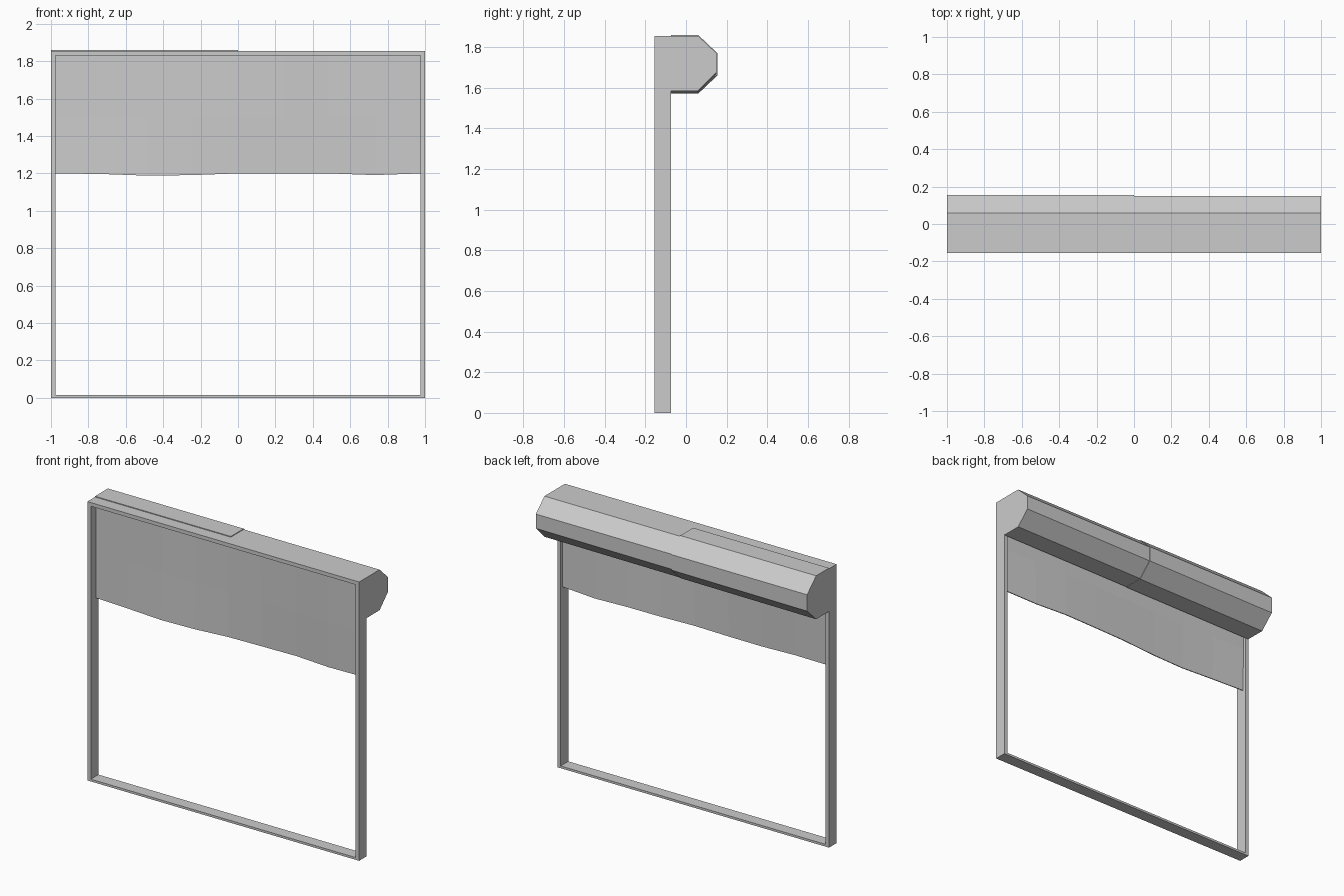
import bpy, bmesh, math

cube = bpy.data.objects.get("Cube")
if cube:
    bpy.data.objects.remove(cube, do_unlink=True)

grey = bpy.data.materials.new("plain grey")
grey.use_nodes = True
colour = (0.6, 0.6, 0.6, 1)
grey.diffuse_color = colour
grey.node_tree.nodes["Principled BSDF"].inputs["Base Color"].default_value = colour

FRONT, BACK = -0.155, -0.075   # frame depth
TOP = 1.855


def finish(name, bm):
    bmesh.ops.recalc_face_normals(bm, faces=bm.faces)
    mesh = bpy.data.meshes.new(name)
    bm.to_mesh(mesh)
    bm.free()
    mesh.materials.append(grey)
    obj = bpy.data.objects.new(name, mesh)
    bpy.context.collection.objects.link(obj)
    return obj


def loft(name, sections, closed=False):
    """Skin a list of matching cross-section loops; cap unless closed."""
    bm = bmesh.new()
    rings = [[bm.verts.new(p) for p in s] for s in sections]
    n = len(rings[0])
    pairs = list(zip(rings, rings[1:]))
    if closed:
        pairs.append((rings[-1], rings[0]))
    for a, b in pairs:
        for i in range(n):
            j = (i + 1) % n
            bm.faces.new((a[i], a[j], b[j], b[i]))
    if not closed:
        bm.faces.new(rings[0])
        bm.faces.new(rings[-1])
    return finish(name, bm)


def rect(x, z0, z1, y):
    return [(-x, y, z0), (x, y, z0), (x, y, z1), (-x, y, z1)]


# Window frame: outer and inner rectangles joined front to back
loft("window_frame", [rect(1, 0, TOP, FRONT), rect(1, 0, TOP, BACK),
                      rect(0.975, 0.015, 1.83, BACK),
                      rect(0.975, 0.015, 1.83, FRONT)], closed=True)


# Roller housing: chamfered box in two halves, one slightly larger
def housing(x, grow, bottom):
    return [(x, BACK, TOP + grow), (x, 0.06, TOP + grow),
            (x, 0.15 + grow, 1.77), (x, 0.15 + grow, bottom + 0.09),
            (x, 0.06, bottom), (x, BACK, bottom)]


loft("housing_left", [housing(1, 0, 1.585), housing(0, 0, 1.58)])
loft("housing_right", [housing(0, 0.005, 1.577), housing(-1, 0.005, 1.571)])

# Shade: thin sheet with a wavy lower edge, rippling more towards the bottom
hem = [1.2, 1.197, 1.188, 1.191, 1.2, 1.199, 1.2, 1.191, 1.2]
WIDTH, THICK = 0.975, 0.006
sections = []
for i, low in enumerate(hem):
    x = -WIDTH + 2 * WIDTH * i / (len(hem) - 1)
    ripple = 0.013 * math.sin(math.pi * x)
    levels = [(1.83, 0), (1.5, 0.4), (low, 1)]
    front = [(x, -0.1 + ripple * t, z) for z, t in levels]
    back = [(px, py + THICK, pz) for px, py, pz in reversed(front)]
    sections.append(front + back)
loft("roller_shade", sections)
